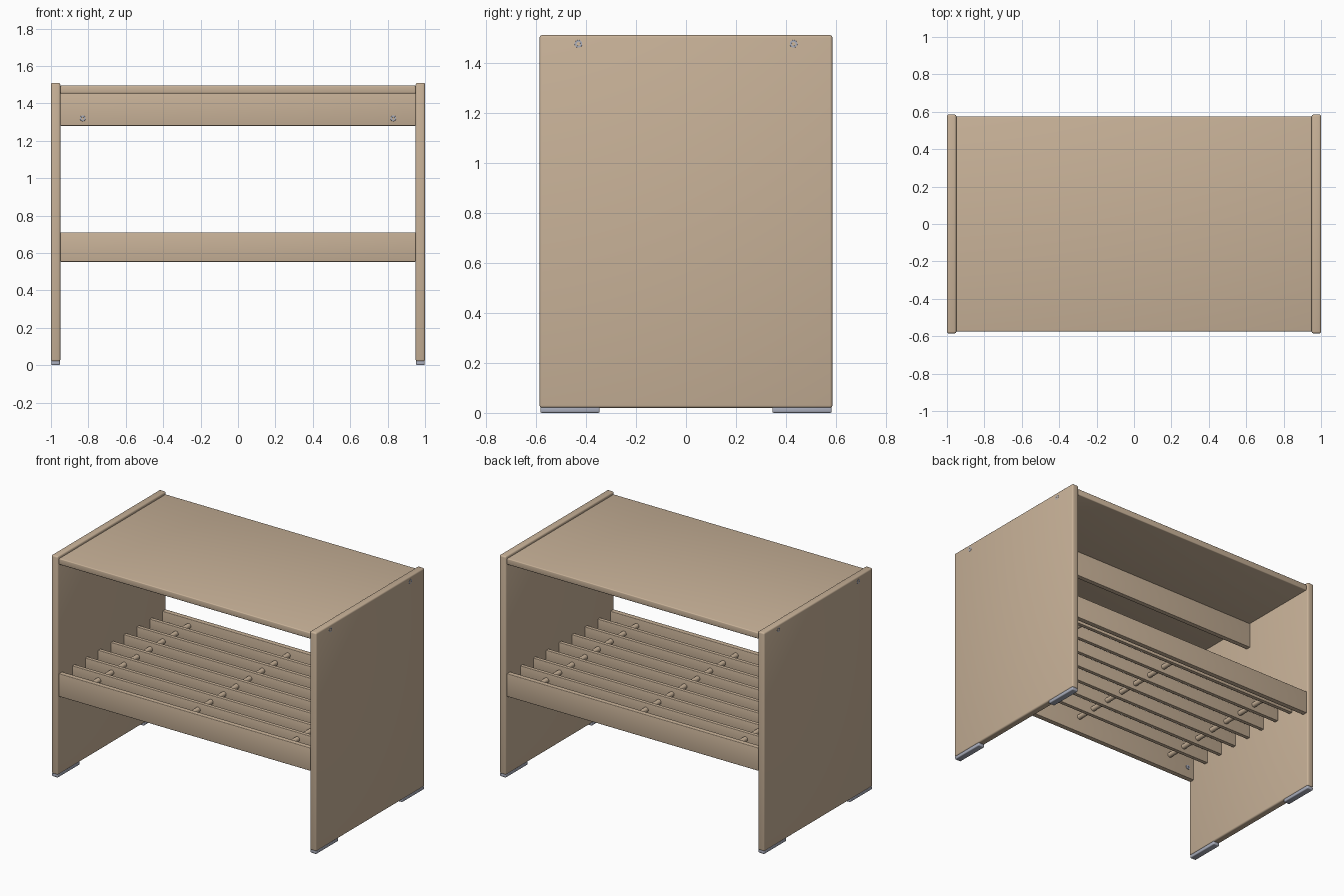
import bpy, bmesh
from math import radians
from mathutils import Matrix, Vector

cube = bpy.data.objects.get("Cube")
if cube:
    bpy.data.objects.remove(cube, do_unlink=True)


def material(name, rgb):
    m = bpy.data.materials.new(name)
    m.use_nodes = True
    m.diffuse_color = (*rgb, 1)
    m.node_tree.nodes["Principled BSDF"].inputs["Base Color"].default_value = (*rgb, 1)
    return m


wood = material("light_wood", (0.58, 0.445, 0.315))
metal = material("pale_steel", (0.40, 0.42, 0.50))


def add_object(name, bm, mat):
    mesh = bpy.data.meshes.new(name)
    bm.to_mesh(mesh)
    bm.free()
    obj = bpy.data.objects.new(name, mesh)
    obj.data.materials.append(mat)
    bpy.context.collection.objects.link(obj)
    bpy.ops.object.select_all(action="DESELECT")
    obj.select_set(True)
    bpy.context.view_layer.objects.active = obj
    bpy.ops.object.shade_smooth_by_angle(angle=radians(35))
    return obj


def board(name, low, high, mat=wood, bevel=0.004):
    """Box between two corners with softly rounded edges."""
    low, high = Vector(low), Vector(high)
    bm = bmesh.new()
    bmesh.ops.create_cube(bm, size=1)
    bmesh.ops.scale(bm, vec=high - low, verts=bm.verts)
    bmesh.ops.translate(bm, vec=(low + high) / 2, verts=bm.verts)
    bmesh.ops.bevel(bm, geom=bm.edges[:], offset=bevel, segments=3,
                    profile=0.5, affect="EDGES")
    return add_object(name, bm, mat)


def rod(name, x, z, length, radius):
    """Round bar lying along y."""
    bm = bmesh.new()
    bmesh.ops.create_cone(bm, cap_ends=True, segments=20, radius1=radius,
                          radius2=radius, depth=length)
    bmesh.ops.transform(bm, verts=bm.verts, matrix=Matrix.Translation((x, 0, z))
                        @ Matrix.Rotation(radians(90), 4, "X"))
    return add_object(name, bm, wood)


def screw(name, location, facing):
    """Flat screw head with a sunken socket, pointing along facing."""
    bm = bmesh.new()
    bmesh.ops.create_cone(bm, cap_ends=True, segments=18, radius1=0.017,
                          radius2=0.015, depth=0.006)
    bm.faces.ensure_lookup_table()
    cap = max(bm.faces, key=lambda f: f.calc_center_median().z)
    bmesh.ops.inset_individual(bm, faces=[cap], thickness=0.007)
    bmesh.ops.inset_individual(bm, faces=[cap], thickness=0.0005, depth=-0.003)
    turn = Vector(facing).to_track_quat("Z", "Y").to_matrix().to_4x4()
    bmesh.ops.transform(bm, verts=bm.verts,
                        matrix=Matrix.Translation(location) @ turn)
    return add_object(name, bm, metal)


INNER, OUTER = 0.95, 1.0

# Side panels with their feet and outer screws
for side, sx in (("left", 1), ("right", -1)):
    xs = sorted((sx * INNER, sx * OUTER))
    board(f"{side}_side_panel", (xs[0], -0.585, 0.02), (xs[1], 0.585, 1.51), bevel=0.01)
    for end, sy in (("front", -1), ("back", 1)):
        ys = sorted((sy * 0.345, sy * 0.582))
        board(f"{side}_{end}_foot", (xs[0] + 0.002, ys[0], 0),
              (xs[1] - 0.002, ys[1], 0.024), metal, 0.006)
        screw(f"{side}_{end}_panel_screw", (sx * (OUTER - 0.002), sy * 0.43, 1.475), (sx, 0, 0))
        screw(f"{side}_{end}_rail_screw", (sx * 0.9, sy * 0.54, 0.63), (0, -sy, 0))
    screw(f"{side}_apron_screw", (sx * 0.83, -0.016, 1.32), (0, -1, 0))

# Seat top and the apron running under its middle
board("seat_top", (-INNER, -0.575, 1.453), (INNER, 0.575, 1.495), bevel=0.006)
board("centre_apron", (-INNER, -0.017, 1.28), (INNER, 0.017, 1.455))

# Lower rails
board("front_rail", (-INNER, -0.575, 0.553), (INNER, -0.54, 0.71))
board("back_rail", (-INNER, 0.54, 0.553), (INNER, 0.575, 0.71))

# Shelf slats threaded on cross rods
for i in range(7):
    y = (i - 3) * 0.139
    board(f"shelf_slat_{i + 1}", (-INNER, y - 0.013, 0.62), (INNER, y + 0.013, 0.708), bevel=0.003)
for name, x in (("left", 0.75), ("middle", 0), ("right", -0.75)):
    rod(f"{name}_cross_rod", x, 0.663, 1.09, 0.017)
